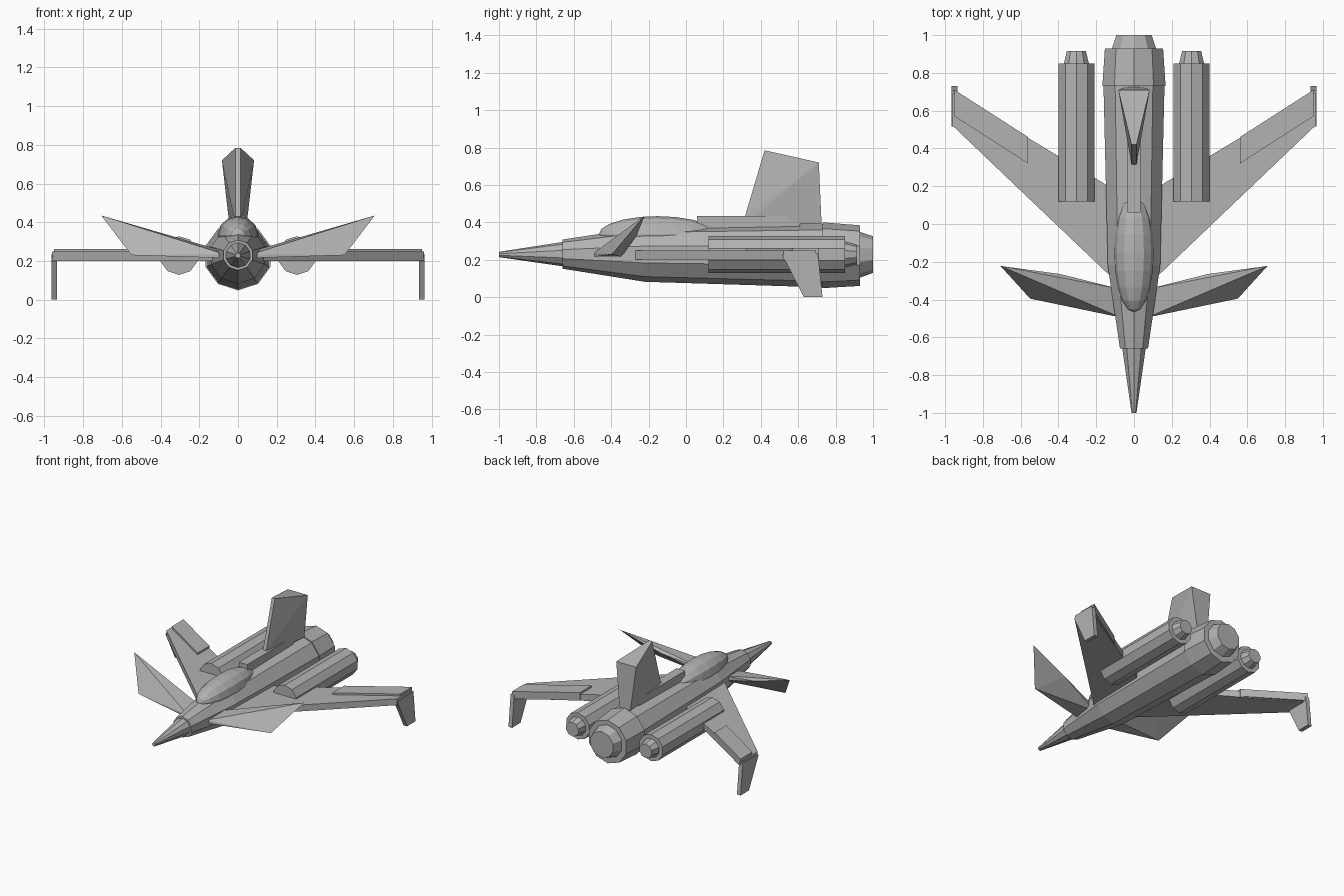
import bpy, bmesh, math

if "Cube" in bpy.data.objects:
    bpy.data.objects.remove(bpy.data.objects["Cube"], do_unlink=True)

GREY = (0.45, 0.45, 0.45, 1)
mat = bpy.data.materials.new("hull_grey")
mat.use_nodes = True
mat.diffuse_color = GREY
mat.node_tree.nodes["Principled BSDF"].inputs["Base Color"].default_value = GREY


def finish(name, bm):
    bmesh.ops.recalc_face_normals(bm, faces=bm.faces)
    mesh = bpy.data.meshes.new(name)
    bm.to_mesh(mesh)
    bm.free()
    mesh.materials.append(mat)
    obj = bpy.data.objects.new(name, mesh)
    bpy.context.collection.objects.link(obj)
    return obj


def tube(name, sections, x=0, sides=10):
    """Capped faceted body along y from (y, centre z, radius) sections."""
    bm = bmesh.new()
    rings = []
    for y, z, r in sections:
        angles = [math.tau * i / sides for i in range(sides)]
        rings.append([bm.verts.new((x + r * math.sin(a), y, z + r * math.cos(a)))
                      for a in angles])
    for a, b in zip(rings, rings[1:]):
        for i in range(sides):
            j = (i + 1) % sides
            bm.faces.new((a[i], a[j], b[j], b[i]))
    bm.faces.new(rings[0])
    bm.faces.new(rings[-1])
    return finish(name, bm)


def prism(name, loop_a, loop_b):
    """Solid joining two matching outlines."""
    bm = bmesh.new()
    a = [bm.verts.new(p) for p in loop_a]
    b = [bm.verts.new(p) for p in loop_b]
    bm.faces.new(a)
    bm.faces.new(b)
    for i in range(len(a)):
        j = (i + 1) % len(a)
        bm.faces.new((a[i], a[j], b[j], b[i]))
    return finish(name, bm)


def plate(name, outline, z0, z1, side):
    return prism(name, [(side * x, y, z0) for x, y in outline],
                 [(side * x, y, z1) for x, y in outline])


def hull(name, points):
    bm = bmesh.new()
    for p in points:
        bm.verts.new(p)
    bmesh.ops.convex_hull(bm, input=bm.verts)
    bmesh.ops.dissolve_limit(bm, angle_limit=0.02, verts=bm.verts, edges=bm.edges)
    return finish(name, bm)


# Central body
tube("nose_cone", [(-1, 0.228, 0.014), (-0.64, 0.23, 0.068)])
tube("fuselage", [(-0.66, 0.23, 0.078), (-0.22, 0.228, 0.146), (0.74, 0.222, 0.17)])
tube("rear_collar", [(0.73, 0.224, 0.176), (0.93, 0.222, 0.162)])
tube("main_nozzle", [(0.92, 0.226, 0.126), (1.0, 0.228, 0.098)])

# Faceted canopy
bm = bmesh.new()
bmesh.ops.create_uvsphere(bm, u_segments=12, v_segments=10, radius=1)
for v in bm.verts:
    px, py, pz = v.co
    # poles lie along the length of the aircraft
    v.co = (px * 0.105, -0.152 + pz * 0.315, 0.335 + py * 0.098)
finish("canopy", bm)

# Dorsal spine and tail fin
spine = [(-0.035, 0.06), (0.035, 0.06), (0.035, 0.61), (-0.035, 0.61)]
plate("dorsal_spine", spine, 0.34, 0.433, 1)
fin = [(0.013, 0.315, 0.43), (0.013, 0.42, 0.785), (0.083, 0.71, 0.72),
       (0.045, 0.725, 0.39), (0.013, 0.315, 0.39)]
hull("tail_fin", [(s * x, y, z) for x, y, z in fin for s in (1, -1)])

# Paired parts
wing = [(0.1, -0.3), (0.96, 0.52), (0.96, 0.695), (0.1, 0.18)]
flap = [(0.56, 0.32), (0.95, 0.57), (0.95, 0.71), (0.56, 0.46)]
winglet = [(0.515, 0.225), (0.705, 0.235), (0.73, 0), (0.63, 0)]
canard = [(0.07, -0.495, 0.215), (0.07, -0.495, 0.235), (0.07, -0.345, 0.215),
          (0.07, -0.345, 0.25), (0.55, -0.395, 0.23), (0.39, -0.265, 0.325),
          (0.707, -0.222, 0.435)]
for label, s in (("left", 1), ("right", -1)):
    plate(label + "_wing", wing, 0.2, 0.248, s)
    plate(label + "_flap", flap, 0.205, 0.262, s)
    prism(label + "_winglet", [(s * 0.935, y, z) for y, z in winglet],
          [(s * 0.965, y, z) for y, z in winglet])
    hull(label + "_canard", [(s * x, y, z) for x, y, z in canard])
    tube(label + "_engine", [(0.12, 0.228, 0.1), (0.85, 0.228, 0.1)], s * 0.305)
    tube(label + "_engine_nozzle", [(0.84, 0.228, 0.072), (0.915, 0.228, 0.053)], s * 0.305)
